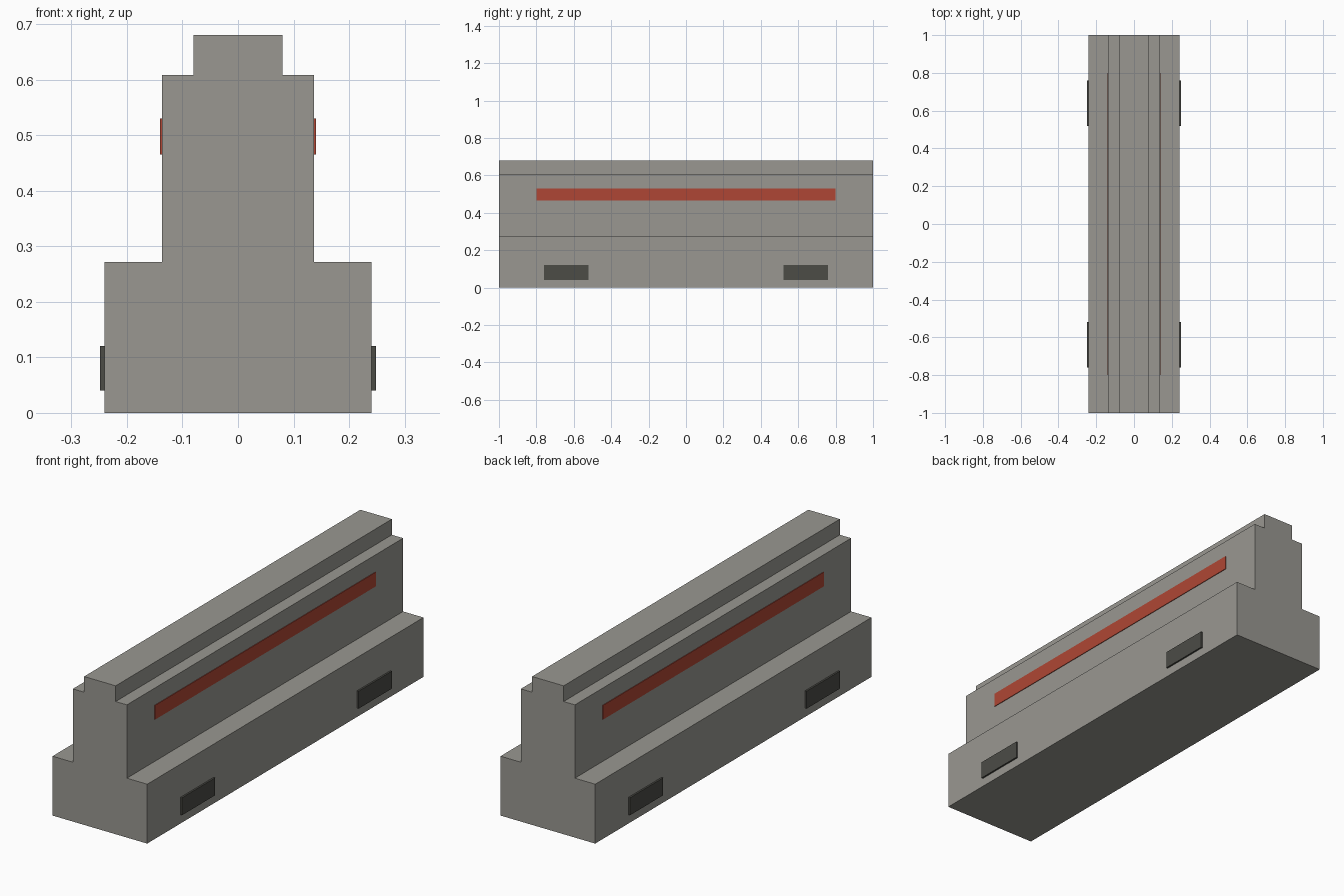
import bpy
import bmesh

cube = bpy.data.objects.get("Cube")
if cube:
    bpy.data.objects.remove(cube, do_unlink=True)


def make_material(name, rgb):
    mat = bpy.data.materials.new(name)
    color = (*rgb, 1.0)
    mat.diffuse_color = color
    mat.use_nodes = True
    bsdf = next(n for n in mat.node_tree.nodes if n.type == 'BSDF_PRINCIPLED')
    bsdf.inputs["Base Color"].default_value = color
    return mat


concrete = make_material("concrete grey", (0.32, 0.313, 0.285))
red = make_material("reflector red", (0.43, 0.062, 0.035))
dark = make_material("slot dark grey", (0.072, 0.072, 0.062))


def add_object(name, bm, mat):
    bmesh.ops.recalc_face_normals(bm, faces=bm.faces)
    mesh = bpy.data.meshes.new(name)
    bm.to_mesh(mesh)
    bm.free()
    mesh.materials.append(mat)
    obj = bpy.data.objects.new(name, mesh)
    bpy.context.collection.objects.link(obj)
    return obj


def add_plate(name, x, y, z, mat):
    """Box given by its (min, max) range on each axis."""
    bm = bmesh.new()
    bmesh.ops.create_cube(bm, size=1)
    for v in bm.verts:
        v.co = [r[0] if c < 0 else r[1] for c, r in zip(v.co, (x, y, z))]
    return add_object(name, bm, mat)


# Stepped barrier body: half profile mirrored, then extruded along y
half = [(0.24, 0), (0.24, 0.272), (0.137, 0.272),
        (0.137, 0.608), (0.08, 0.608), (0.08, 0.68)]
profile = half + [(-x, z) for x, z in reversed(half)]
bm = bmesh.new()
end = bm.faces.new([bm.verts.new((x, -1, z)) for x, z in profile])
side = bmesh.ops.extrude_face_region(bm, geom=[end], use_keep_orig=True)
moved = [g for g in side["geom"] if isinstance(g, bmesh.types.BMVert)]
bmesh.ops.translate(bm, verts=moved, vec=(0, 2, 0))
add_object("barrier_body", bm, concrete)

for side_name, s in (("left", 1), ("right", -1)):
    # Long reflector strip on the upper wall
    add_plate(f"reflector_strip_{side_name}", sorted((s * 0.134, s * 0.14)),
              (-0.8, 0.8), (0.465, 0.53), red)
    # Dark slot plates near the ground
    for end_name, e in (("front", -1), ("back", 1)):
        add_plate(f"base_slot_{end_name}_{side_name}",
                  sorted((s * 0.239, s * 0.248)),
                  sorted((e * 0.52, e * 0.76)), (0.04, 0.12), dark)
